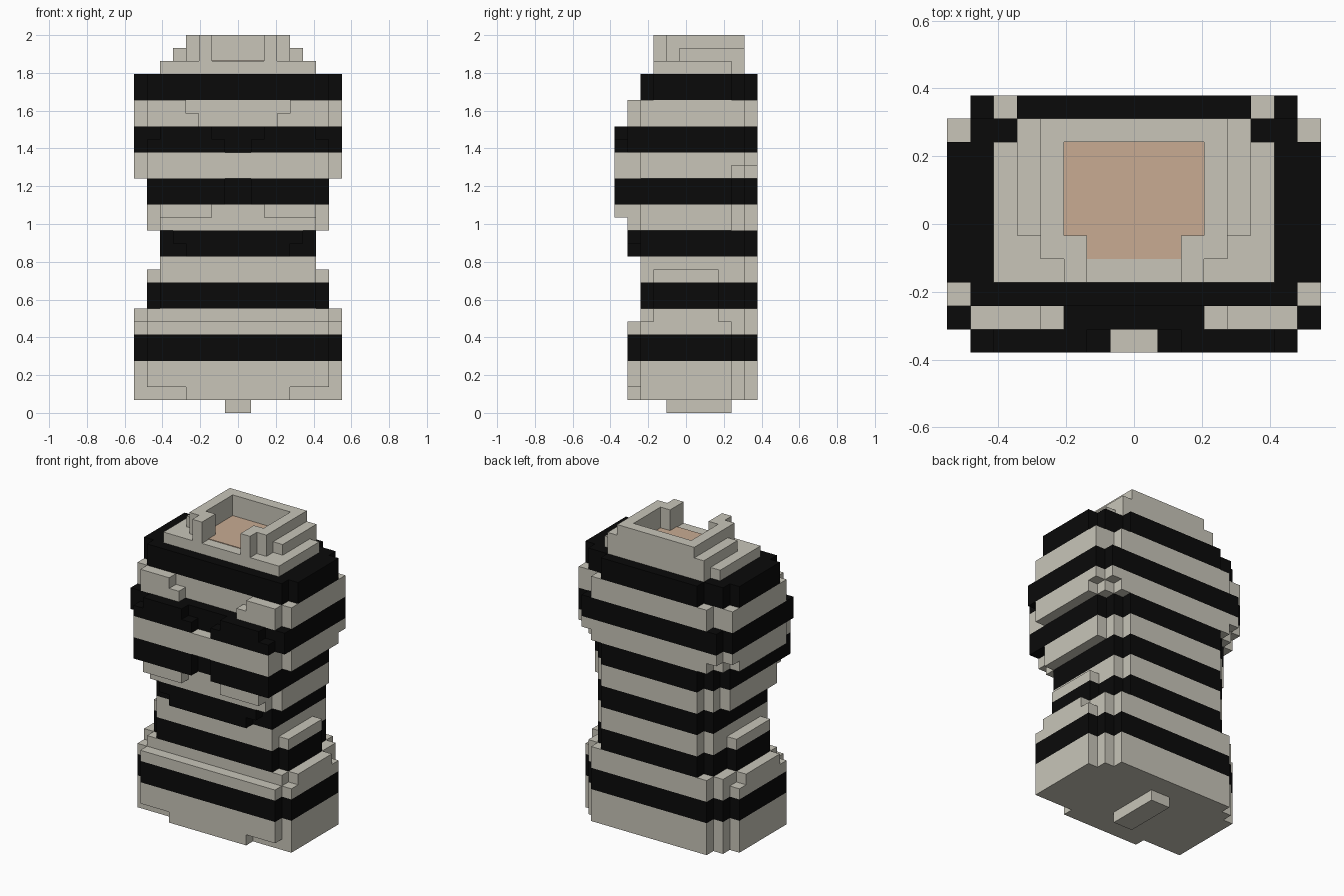
import bpy, bmesh

if "Cube" in bpy.data.objects:
    bpy.data.objects.remove(bpy.data.objects["Cube"])

U = 2 / 29                      # size of one block


def material(name, rgb):
    m = bpy.data.materials.new(name)
    m.diffuse_color = (*rgb, 1)
    m.use_nodes = True
    m.node_tree.nodes["Principled BSDF"].inputs["Base Color"].default_value = m.diffuse_color
    return m


CREAM = material("cream", (0.58, 0.56, 0.485))
BLACK = material("black", (0.003, 0.003, 0.003))
SKIN = material("skin", (0.58, 0.41, 0.29))


def striped(z):
    return int(4 <= z < 26 and z % 4 < 2)


def plain(z):
    return 0


# Mirrored box in block units: a <= |x| < b, y0..y1 counted from the front, z0..z1
def cells(boxes):
    out = set()
    for a, b, y0, y1, z0, z1 in boxes:
        for x in range(a, b):
            for y in range(y0, y1):
                for z in range(z0, z1):
                    out |= {(x, y, z), (-x - 1, y, z)}
    return out


# Outer skin of a union of blocks, coloured by height
def build(name, boxes, rule, mats):
    solid = cells(boxes)
    bm = bmesh.new()
    verts = {}

    def vert(p):
        if p not in verts:
            verts[p] = bm.verts.new((p[0] * U, (p[1] - 5.5) * U, p[2] * U))
        return verts[p]

    for c in solid:
        for ax in range(3):
            for s in (0, 1):
                n = list(c)
                n[ax] += 2 * s - 1
                if tuple(n) in solid:
                    continue
                loop = []
                for du, dv in ((0, 0), (1, 0), (1, 1), (0, 1)):
                    p = list(c)
                    p[ax] += s
                    p[(ax + 1) % 3] += du
                    p[(ax + 2) % 3] += dv
                    loop.append(vert(tuple(p)))
                f = bm.faces.new(loop if s else loop[::-1])
                f.material_index = rule(c[2])
    bmesh.ops.dissolve_limit(bm, angle_limit=0.01, verts=bm.verts, edges=bm.edges,
                             delimit={'MATERIAL'})
    me = bpy.data.meshes.new(name)
    bm.to_mesh(me)
    bm.free()
    for m in mats:
        me.materials.append(m)
    bpy.context.collection.objects.link(bpy.data.objects.new(name, me))


hips = [
    (0, 8, 2, 9, 1, 7), (0, 7, 2, 10, 1, 8), (0, 6, 2, 11, 1, 8),
    (0, 4, 1, 2, 1, 2), (0, 7, 1, 2, 2, 7),       # front panel
    (0, 8, 3, 8, 7, 8),                           # side ledge
]
waist = [
    (0, 6, 2, 10, 8, 14), (0, 5, 2, 11, 8, 14),
    (0, 7, 3, 8, 8, 11),                          # side ledge
    (0, 4, 1, 2, 12, 13), (0, 5, 1, 2, 13, 14),   # front step
]
chest = [
    (0, 7, 2, 9, 14, 18), (0, 6, 1, 10, 14, 18), (0, 5, 2, 11, 14, 18),
    (2, 6, 0, 1, 15, 16), (1, 7, 0, 2, 16, 18),   # lower chest plates
    (0, 8, 2, 9, 18, 20), (0, 7, 0, 10, 18, 20), (0, 6, 2, 11, 18, 19),
    (0, 8, 2, 10, 19, 20), (0, 7, 2, 11, 19, 20),
    (0, 8, 1, 10, 20, 22), (0, 7, 1, 11, 20, 22),
    (1, 7, 0, 1, 20, 21), (2, 6, 0, 1, 21, 22),   # upper chest plates
]
shoulders = [
    (0, 8, 2, 10, 22, 24), (0, 6, 2, 11, 22, 24),
    (3, 7, 1, 2, 22, 23), (4, 7, 1, 2, 23, 24),   # collar bones
    (0, 8, 3, 9, 24, 26), (0, 7, 2, 10, 24, 26), (0, 5, 2, 11, 24, 26),
]
build("striped_torso", hips + waist + chest + shoulders, striped, [CREAM, BLACK])

# Collar base, back wall, stepped sides and front posts
build("collar", [
    (0, 6, 3, 9, 26, 27), (0, 5, 3, 10, 26, 27),
    (0, 4, 9, 10, 27, 29),
    (3, 4, 4, 10, 27, 29), (4, 5, 5, 10, 27, 28),
    (2, 3, 3, 5, 27, 29),
], plain, [CREAM])

# Peg under the hips
build("peg", [(0, 1, 4, 9, 0, 1)], plain, [CREAM])


# Skin plate inside the collar
def plate(name, x, y0, y1):
    bpy.ops.mesh.primitive_cube_add(size=1, location=(0, ((y0 + y1) / 2 - 5.5) * U, 27 * U + 0.002))
    o = bpy.context.object
    o.name = name
    o.scale = (2 * x * U, (y1 - y0) * U, 0.004)
    o.data.materials.append(SKIN)


plate("neck_skin", 3, 5, 9)
plate("neck_skin_front", 2, 4, 5)
